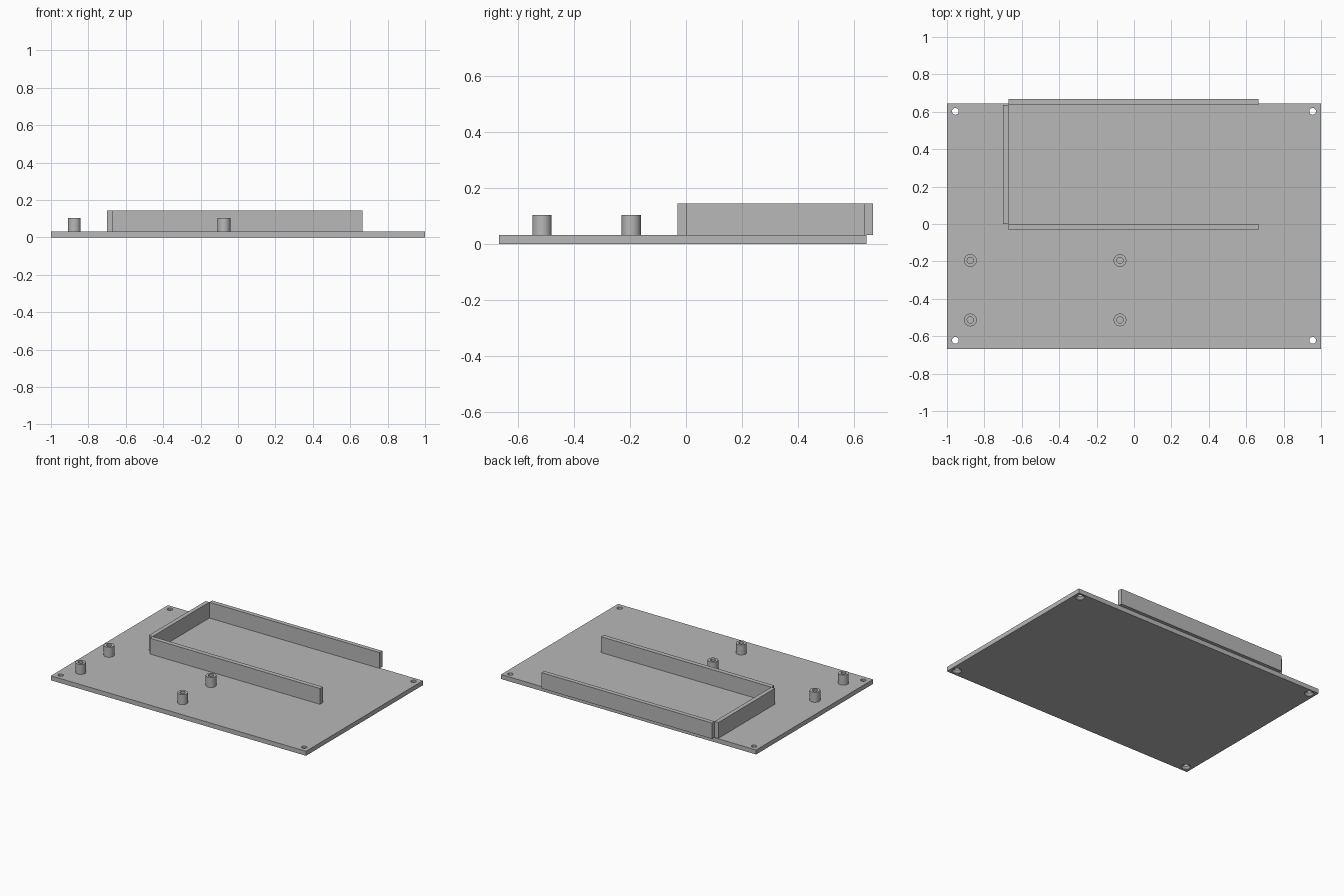
import bpy, bmesh, math

if "Cube" in bpy.data.objects:
    bpy.data.objects.remove(bpy.data.objects["Cube"])

PLATE_TOP = 0.032
WALL_TOP = 0.144
POST_TOP = 0.103
SIDES = 32

grey = bpy.data.materials.new("plain_grey")
grey.diffuse_color = (0.48, 0.48, 0.48, 1)
grey.use_nodes = True
grey.node_tree.nodes["Principled BSDF"].inputs["Base Color"].default_value = grey.diffuse_color


def finish(name, bm):
    bmesh.ops.recalc_face_normals(bm, faces=bm.faces)
    mesh = bpy.data.meshes.new(name)
    bm.to_mesh(mesh)
    bm.free()
    mesh.materials.append(grey)
    obj = bpy.data.objects.new(name, mesh)
    bpy.context.collection.objects.link(obj)
    return obj


def smooth(obj):
    bpy.ops.object.select_all(action='DESELECT')
    obj.select_set(True)
    bpy.context.view_layer.objects.active = obj
    bpy.ops.object.shade_smooth_by_angle(angle=math.radians(30))


def box(name, x0, x1, y0, y1, z0, z1):
    bm = bmesh.new()
    bmesh.ops.create_cube(bm, size=1)
    for v in bm.verts:
        v.co = (x1 if v.co.x > 0 else x0,
                y1 if v.co.y > 0 else y0,
                z1 if v.co.z > 0 else z0)
    return finish(name, bm)


def lathe(name, profile, x, y):
    """Closed solid from (radius, z) rings around a vertical axis."""
    bm = bmesh.new()
    rings = []
    for r, z in profile:
        rings.append([bm.verts.new((x + r * math.cos(2 * math.pi * i / SIDES),
                                    y + r * math.sin(2 * math.pi * i / SIDES), z))
                      for i in range(SIDES)])
    for a, b in zip(rings, rings[1:]):
        for i in range(SIDES):
            j = (i + 1) % SIDES
            bm.faces.new((a[i], a[j], b[j], b[i]))
    bm.faces.new(rings[0])
    bm.faces.new(rings[-1])
    return finish(name, bm)


# Base plate with four screw holes, countersunk underneath
plate = box("base_plate", -1, 1, -0.667, 0.643, 0, PLATE_TOP)
for x in (-0.955, 0.955):
    for y in (-0.622, 0.602):
        cutter = lathe("screw_hole_cutter",
                       [(0.031, -0.01), (0.031, 0.002), (0.018, 0.016), (0.018, 0.06)], x, y)
        cutter.hide_render = True
        cutter.hide_set(True)
        mod = plate.modifiers.new("screw_hole", 'BOOLEAN')
        mod.operation = 'DIFFERENCE'
        mod.solver = 'EXACT'
        mod.object = cutter

# Three-sided tray walls
box("front_wall", -0.67, 0.665, -0.031, 0.001, PLATE_TOP, WALL_TOP)
box("back_wall", -0.67, 0.665, 0.636, 0.667, PLATE_TOP, WALL_TOP)
box("left_wall", -0.70, -0.67, 0.001, 0.636, PLATE_TOP, WALL_TOP)

# Hollow standoff posts
for x in (-0.875, -0.075):
    for y in (-0.513, -0.195):
        post = lathe("standoff_post",
                     [(0.034, PLATE_TOP), (0.034, POST_TOP),
                      (0.017, POST_TOP), (0.017, PLATE_TOP + 0.001)], x, y)
        smooth(post)
